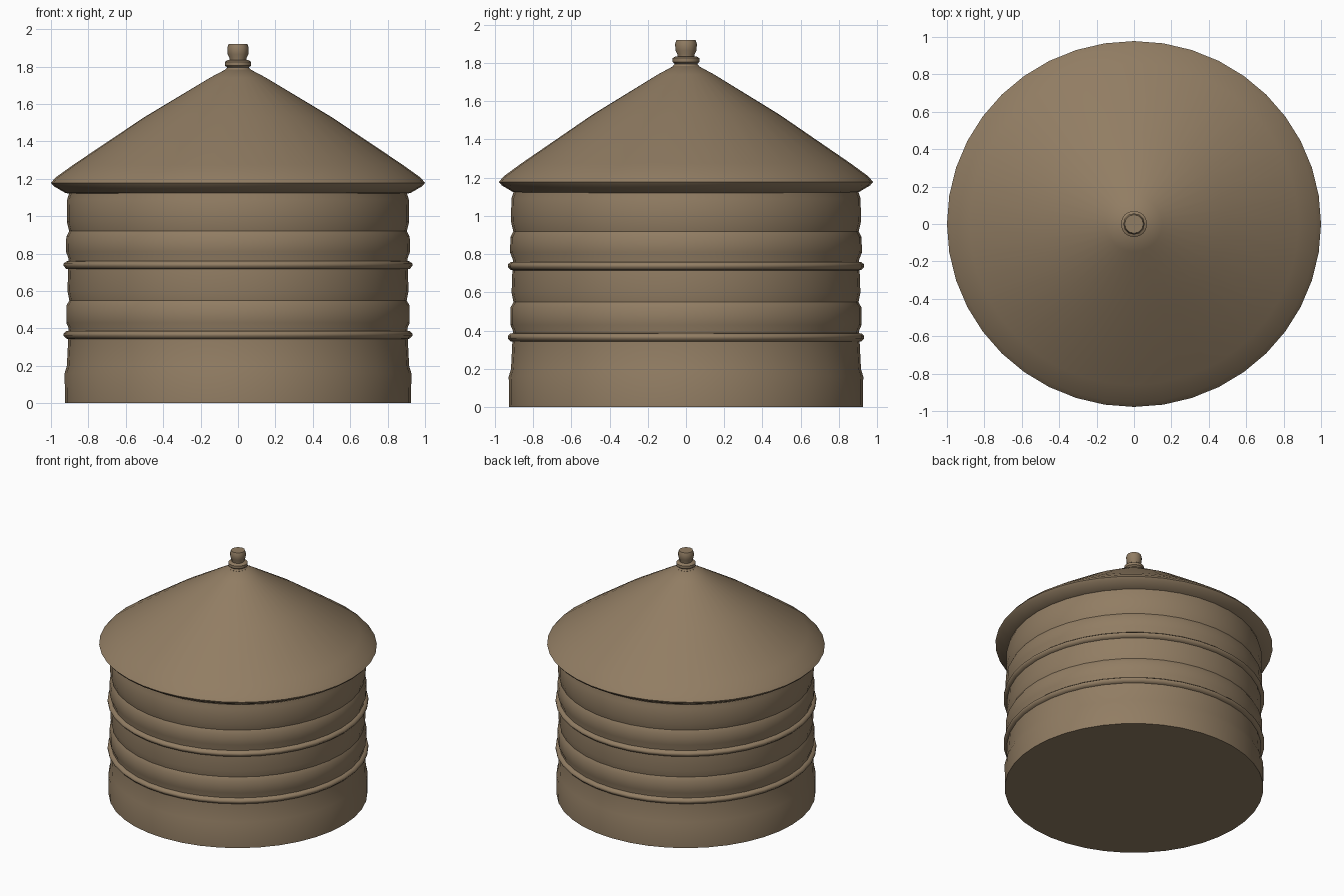
import bpy, bmesh, math

cube = bpy.data.objects.get("Cube")
if cube:
    bpy.data.objects.remove(cube, do_unlink=True)

bronze = bpy.data.materials.new("weathered_tan_metal")
COLOUR = (0.285, 0.205, 0.125, 1)
bronze.use_nodes = True
bronze.diffuse_color = COLOUR
bsdf = bronze.node_tree.nodes["Principled BSDF"]
bsdf.inputs["Base Color"].default_value = COLOUR
bsdf.inputs["Roughness"].default_value = 0.8


def lathe(name, profile, sides, angle=35, squash=1.0):
    """Revolve (radius, height) points around z and cap both ends."""
    bm = bmesh.new()
    rings = []
    for r, z in profile:
        rings.append([bm.verts.new((r * math.cos(math.tau * i / sides),
                                    r * squash * math.sin(math.tau * i / sides), z))
                      for i in range(sides)])
    for low, high in zip(rings, rings[1:]):
        for i in range(sides):
            j = (i + 1) % sides
            bm.faces.new((low[i], low[j], high[j], high[i]))
    bm.faces.new(rings[0][::-1])
    bm.faces.new(rings[-1])
    mesh = bpy.data.meshes.new(name)
    bm.to_mesh(mesh)
    bm.free()
    mesh.materials.append(bronze)
    obj = bpy.data.objects.new(name, mesh)
    bpy.context.collection.objects.link(obj)
    bpy.ops.object.select_all(action="DESELECT")
    obj.select_set(True)
    bpy.context.view_layer.objects.active = obj
    bpy.ops.object.shade_smooth_by_angle(angle=math.radians(angle))
    return obj


# Gently bulging corrugated wall with a closed floor
lathe("tank_wall", [
    (0.925, 0.0), (0.927, 0.16), (0.915, 0.20), (0.908, 0.34),
    (0.905, 0.40), (0.918, 0.43), (0.918, 0.52), (0.902, 0.55),
    (0.912, 0.60), (0.908, 0.71), (0.905, 0.77), (0.920, 0.81),
    (0.918, 0.89), (0.903, 0.92), (0.915, 0.97), (0.913, 1.09),
    (0.900, 1.13), (0.900, 1.17)], 40)

# Raised hoops around the wall
for name, z in (("lower_hoop", 0.365), ("upper_hoop", 0.738)):
    lathe(name, [(0.89, z - 0.025), (0.918, z - 0.02), (0.932, z - 0.005),
                 (0.932, z + 0.008), (0.918, z + 0.02), (0.89, z + 0.025)], 40, 50)

# Conical roof with an overhanging, folded eave
lathe("conical_roof", [
    (0.88, 1.115), (0.925, 1.125), (0.985, 1.16), (1.0, 1.178),
    (0.975, 1.207), (0.88, 1.275), (0.50, 1.53), (0.15, 1.74),
    (0.065, 1.785)], 40, 50, 0.978)

# Collar and finial knob at the peak
lathe("finial_collar", [
    (0.06, 1.76), (0.068, 1.785), (0.058, 1.795), (0.07, 1.805),
    (0.07, 1.825), (0.055, 1.835), (0.04, 1.835)], 16)
lathe("finial_knob", [
    (0.045, 1.82), (0.045, 1.845), (0.055, 1.865), (0.057, 1.90),
    (0.05, 1.92)], 12)
